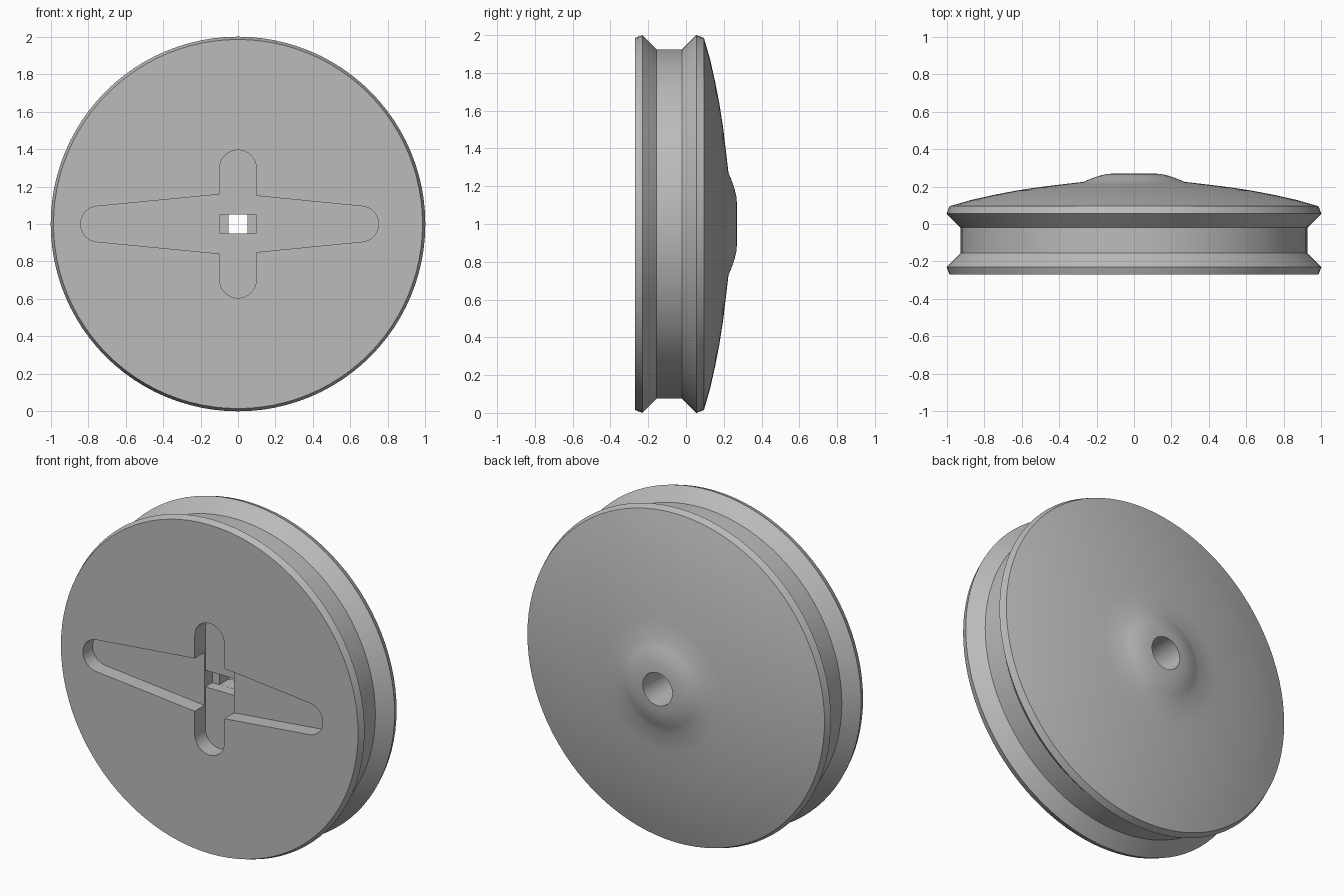
import bpy, bmesh, math

old = bpy.data.objects.get("Cube")
if old:
    bpy.data.objects.remove(old, do_unlink=True)

MID = 1.0      # height of the axle
FRONT = -0.27  # front face

grey = bpy.data.materials.new("plain grey")
grey.use_nodes = True
colour = (0.5, 0.5, 0.5, 1)
grey.diffuse_color = colour
grey.node_tree.nodes["Principled BSDF"].inputs["Base Color"].default_value = colour


def finish(bm, name):
    bmesh.ops.recalc_face_normals(bm, faces=bm.faces)
    mesh = bpy.data.meshes.new(name)
    bm.to_mesh(mesh)
    bm.free()
    mesh.materials.append(grey)
    obj = bpy.data.objects.new(name, mesh)
    bpy.context.collection.objects.link(obj)
    return obj


def lathe(name, profile, steps=96):
    """Turn (radius, y) points around the axle."""
    bm = bmesh.new()
    verts = [bm.verts.new((r, y, MID)) for r, y in profile]
    edges = [bm.edges.new(pair) for pair in zip(verts, verts[1:])]
    bmesh.ops.spin(bm, geom=verts + edges, cent=(0, 0, MID), axis=(0, 1, 0),
                   angle=math.tau, steps=steps, use_merge=True)
    bmesh.ops.remove_doubles(bm, verts=bm.verts, dist=0.0005)
    return finish(bm, name)


def prism(name, outline, y0, y1):
    """Extrude an (x, height from axle) outline from y0 to y1."""
    bm = bmesh.new()
    face = bm.faces.new([bm.verts.new((x, y0, MID + z)) for x, z in outline])
    ext = bmesh.ops.extrude_face_region(bm, geom=[face])["geom"]
    moved = [v for v in ext if isinstance(v, bmesh.types.BMVert)]
    bmesh.ops.translate(bm, verts=moved, vec=(0, y1 - y0, 0))
    return finish(bm, name)


def arc(cx, cz, r, start, end, n=16):
    angles = [math.radians(start + (end - start) * i / n) for i in range(n + 1)]
    return [(cx + r * math.cos(a), cz + r * math.sin(a)) for a in angles]


def rect(w, h):
    return [(-w, -h), (w, -h), (w, h), (-w, h)]


# Grooved wheel with a domed back, a raised hub and a blind axle hole
wheel = lathe("wheel", [
    (0, FRONT), (0.985, FRONT), (1, -0.23), (0.925, -0.155), (0.925, -0.02),
    (1, 0.055), (0.985, 0.095), (0.87, 0.128), (0.75, 0.155), (0.63, 0.178),
    (0.52, 0.195), (0.39, 0.211), (0.27, 0.225), (0.235, 0.24), (0.19, 0.256),
    (0.145, 0.267), (0.098, 0.27), (0.098, -0.01), (0, -0.01)])

# Cross-shaped recess, servo socket and square through hole
long_slot = (arc(0.655, 0, 0.095, -85, 85) + [(0.1, 0.15), (-0.1, 0.158)]
             + arc(-0.745, 0, 0.095, 95, 265) + [(-0.1, -0.158), (0.1, -0.15)])
short_slot = arc(0, 0.297, 0.098, 0, 180) + arc(0, -0.297, 0.098, 180, 360)
cutters = [
    prism("long_slot_cutter", long_slot, FRONT - 0.1, -0.178),
    prism("short_slot_cutter", short_slot, FRONT - 0.1, -0.17),
    prism("socket_cutter", rect(0.097, 0.05), FRONT - 0.05, -0.105),
    prism("square_hole_cutter", rect(0.05, 0.0495), FRONT - 0.03, 0.05),
]

bpy.ops.object.select_all(action="DESELECT")
bpy.context.view_layer.objects.active = wheel
wheel.select_set(True)
for cutter in cutters:
    cutter.hide_render = True
    mod = wheel.modifiers.new(cutter.name, "BOOLEAN")
    mod.operation = "DIFFERENCE"
    mod.solver = "EXACT"
    mod.object = cutter
    bpy.ops.object.modifier_apply(modifier=mod.name)
for cutter in cutters:
    bpy.data.objects.remove(cutter, do_unlink=True)

bpy.ops.object.shade_smooth_by_angle(angle=math.radians(25))
